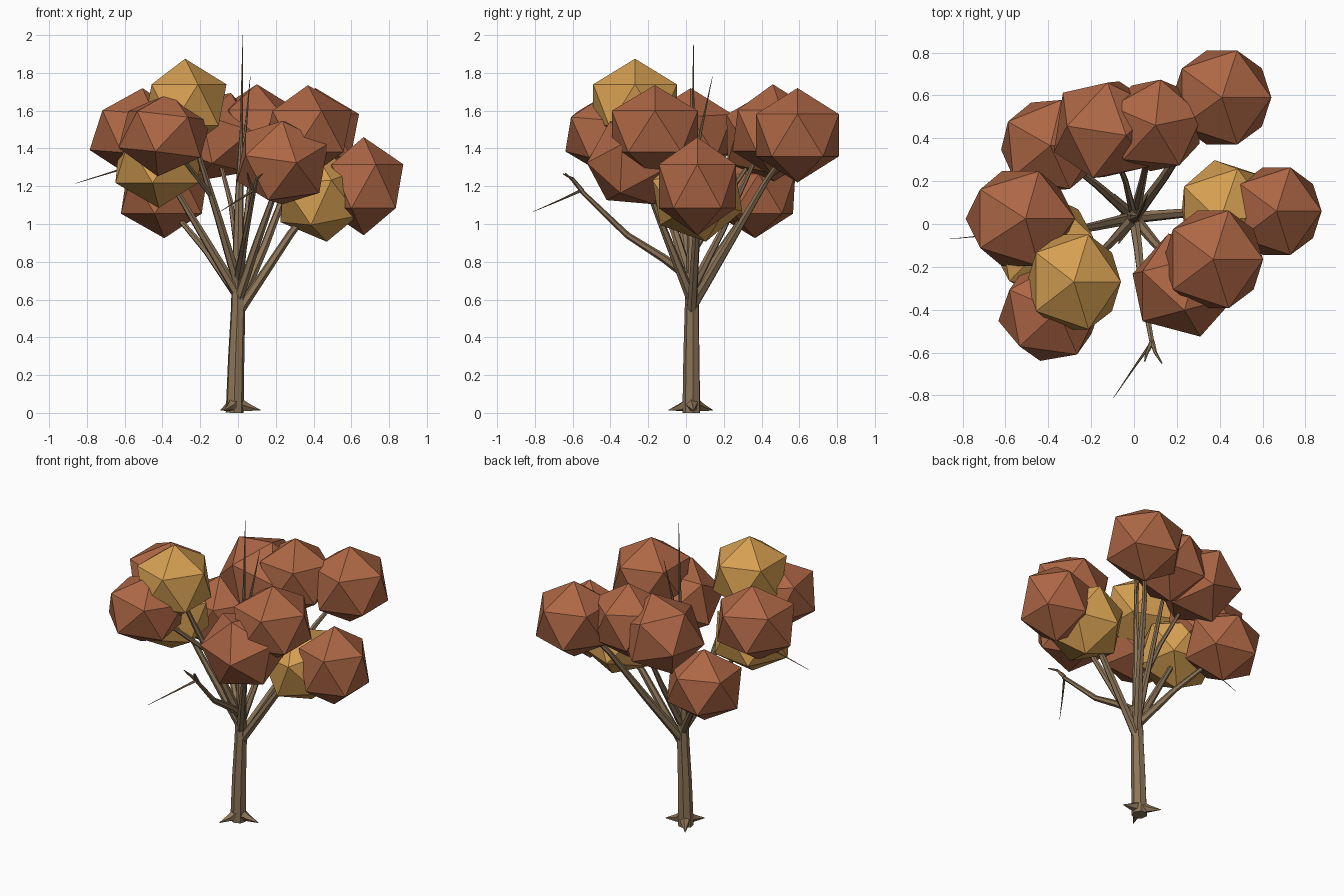
import bpy, bmesh, math
from mathutils import Vector, Matrix, Euler


def material(name, rgb):
    m = bpy.data.materials.new(name)
    m.diffuse_color = (*rgb, 1)
    return m


BARK = material("bark", (0.27, 0.18, 0.1))
RUST = material("rust_leaf", (0.42, 0.135, 0.06))
GOLD = material("gold_leaf", (0.67, 0.35, 0.085))


def finish(name, bm, mat):
    bmesh.ops.recalc_face_normals(bm, faces=bm.faces)
    me = bpy.data.meshes.new(name)
    bm.to_mesh(me)
    bm.free()
    me.materials.append(mat)
    ob = bpy.data.objects.new(name, me)
    bpy.context.collection.objects.link(ob)
    return ob


def tube(name, pts, radii, sides=6):
    """Tapered faceted limb following a list of points."""
    pts = [Vector(p) for p in pts]
    bm = bmesh.new()
    rings = []
    for i, (p, r) in enumerate(zip(pts, radii)):
        d = (pts[min(i + 1, len(pts) - 1)] - pts[max(i - 1, 0)]).normalized()
        u = d.cross(Vector((0.3, 1, 0.1))).normalized()
        v = d.cross(u)
        rings.append([bm.verts.new(p + r * (u * math.cos(a) + v * math.sin(a)))
                      for a in (math.tau * k / sides for k in range(sides))])
    for a, b in zip(rings, rings[1:]):
        for k in range(sides):
            j = (k + 1) % sides
            bm.faces.new((a[k], a[j], b[j], b[k]))
    bm.faces.new(rings[0])
    bm.faces.new(rings[-1])
    return finish(name, bm, BARK)


def limb(name, pts, r0, r1):
    n = len(pts) - 1
    tube(name, pts, [r0 + (r1 - r0) * i / n for i in range(n + 1)])


# Trunk rising into a thin leader
tube("trunk", [(-0.018, 0.03, 0), (-0.01, 0.03, 0.3), (0, 0.032, 0.55), (0, 0.035, 0.72),
               (0.005, 0.035, 1.1), (0.018, 0.037, 1.5), (0.025, 0.04, 2.0)],
     [0.049, 0.044, 0.039, 0.034, 0.025, 0.009, 0.0005], 7)
limb("upper_spike", [(0.01, 0.035, 1.25), (0.04, 0.08, 1.5), (0.065, 0.14, 1.78)], 0.014, 0.001)

# Three root flares
for i in range(3):
    a = math.radians(5 + 120 * i)
    c, s = math.cos(a), math.sin(a)
    tube(f"root_{i + 1}", [(-0.015 + c * q, 0.03 + s * q, z) for q, z in
                           ((0.02, 0.045), (0.065, 0.03), (0.135, 0.014))], [0.036, 0.022, 0.002], 5)

# Main limbs into the crown
limb("limb_right", [(0.0, 0.03, 0.53), (0.28, 0.055, 0.95), (0.43, 0.07, 1.14), (0.66, 0.06, 1.2)], 0.028, 0.006)
limb("limb_back_right", [(0, 0.03, 0.56), (0.14, 0.22, 0.88), (0.27, 0.42, 1.22), (0.41, 0.59, 1.47)], 0.03, 0.01)
limb("limb_back", [(0, 0.03, 0.65), (0.04, 0.2, 0.98), (0.09, 0.44, 1.5)], 0.026, 0.008)
limb("limb_back_left", [(0, 0.035, 0.85), (-0.04, 0.2, 1.12), (-0.13, 0.43, 1.46)], 0.02, 0.008)
limb("limb_left_rear", [(0, 0.03, 0.62), (-0.17, 0.18, 0.86), (-0.4, 0.36, 1.13)], 0.027, 0.01)
limb("limb_left", [(0, 0.03, 0.63), (-0.18, -0.01, 0.93), (-0.33, -0.04, 1.18), (-0.53, 0.03, 1.48)], 0.028, 0.008)
limb("limb_front_left", [(0, 0.03, 0.68), (-0.1, -0.08, 1.02), (-0.2, -0.18, 1.34), (-0.28, -0.27, 1.62)], 0.028, 0.008)
limb("branch_front_left", [(-0.14, -0.12, 1.15), (-0.4, -0.42, 1.48)], 0.016, 0.007)
limb("limb_front_right", [(0, 0.03, 0.6), (0.1, -0.09, 0.9), (0.2, -0.2, 1.18), (0.36, -0.17, 1.5)], 0.028, 0.008)

# Bare front branch with its fork, and loose twigs
limb("bare_branch", [(0, 0.03, 0.71), (0.02, -0.12, 0.82), (0.04, -0.31, 0.94), (0.085, -0.56, 1.18)], 0.027, 0.012)
limb("bare_fork_a", [(0.085, -0.55, 1.175), (0.1, -0.6, 1.24), (0.13, -0.65, 1.265)], 0.013, 0.003)
limb("bare_fork_b", [(0.085, -0.55, 1.175), (0.06, -0.6, 1.23), (0.05, -0.64, 1.27)], 0.013, 0.003)
limb("bare_spike", [(0.085, -0.55, 1.18), (0, -0.67, 1.125), (-0.095, -0.81, 1.065)], 0.008, 0.001)
limb("left_twig", [(-0.4, -0.03, 1.35), (-0.65, -0.05, 1.28), (-0.86, -0.07, 1.215)], 0.008, 0.001)

# Leaf clumps: centre, radii, tilt in degrees, colour
CLUMPS = [
    ((0.41, 0.59, 1.47), (0.258, 0.258, 0.25), (0, 0, 0), RUST),
    ((-0.13, 0.44, 1.46), (0.27, 0.265, 0.25), (15, 15, 30), RUST),
    ((0.10, 0.46, 1.495), (0.25, 0.24, 0.245), (0, 0, 12), RUST),
    ((0.37, -0.165, 1.49), (0.26, 0.268, 0.245), (0, 0, 0), RUST),
    ((-0.39, 0.365, 1.16), (0.258, 0.245, 0.235), (0, 0, 5), RUST),
    ((0.235, -0.285, 1.325), (0.27, 0.25, 0.25), (28, 0, 0), RUST),
    ((0.435, 0.06, 1.15), (0.255, 0.26, 0.25), (10, -8, 0), GOLD),
    ((0.665, 0.06, 1.20), (0.235, 0.24, 0.26), (0, 0, 0), RUST),
    ((-0.53, 0.025, 1.48), (0.275, 0.26, 0.24), (0, 5, 0), RUST),
    ((-0.28, -0.27, 1.63), (0.245, 0.26, 0.245), (0, 0, 0), GOLD),
    ((-0.39, -0.41, 1.475), (0.26, 0.255, 0.225), (0, 8, 10), RUST),
    ((-0.42, -0.10, 1.325), (0.26, 0.26, 0.24), (0, 0, 10), GOLD),
]
for i, (c, r, tilt, mat) in enumerate(CLUMPS):
    bm = bmesh.new()
    M = (Matrix.Translation(c) @ Matrix.Diagonal((*r, 1))
         @ Euler([math.radians(t) for t in tilt]).to_matrix().to_4x4())
    bmesh.ops.create_icosphere(bm, subdivisions=1, radius=1, matrix=M)
    finish(f"leaf_clump_{i + 1}", bm, mat)
